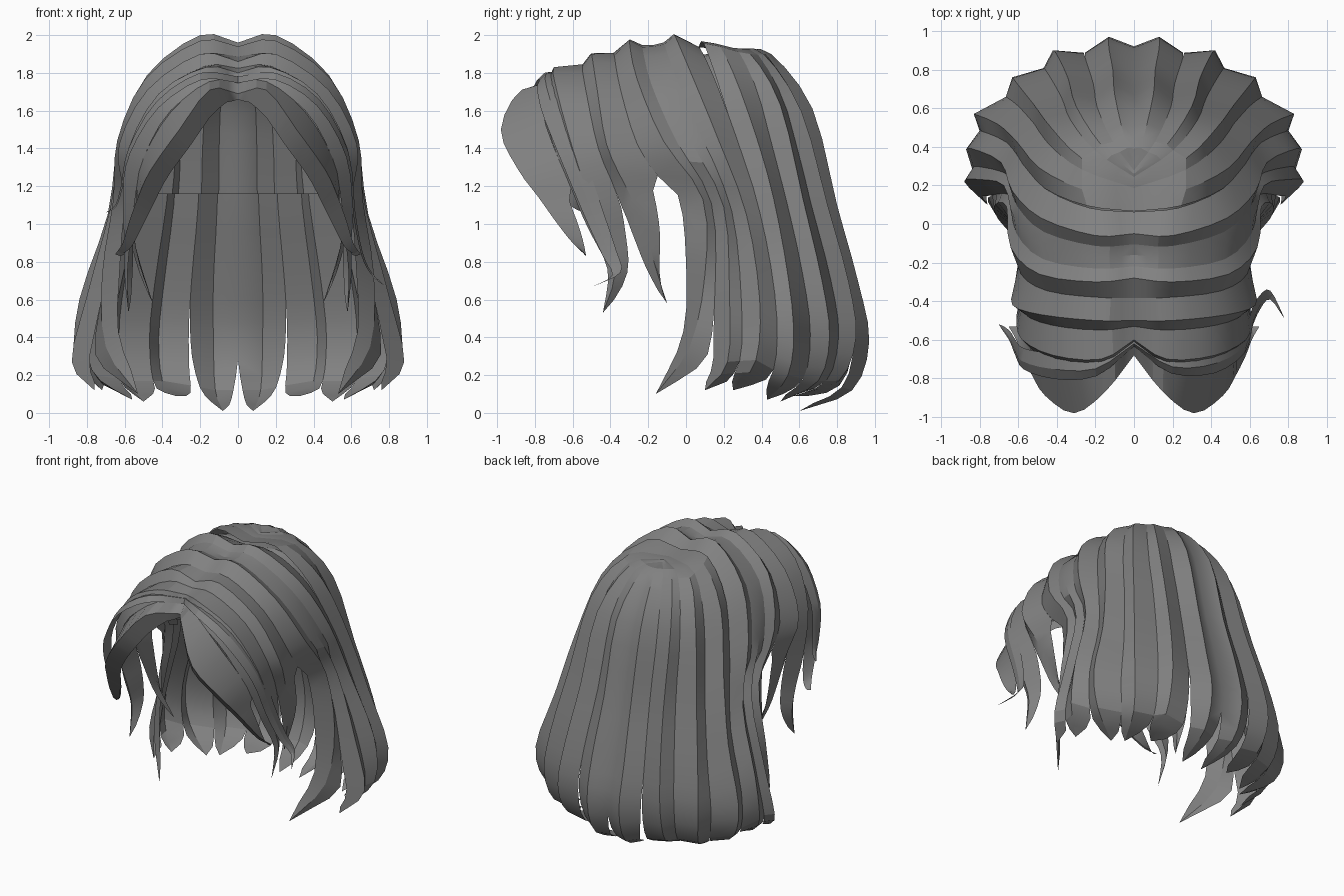
import bpy, math
from mathutils import Vector as V

if "Cube" in bpy.data.objects:
    bpy.data.objects.remove(bpy.data.objects["Cube"])

hair = bpy.data.materials.new("hair_grey")
hair.diffuse_color = (0.22, 0.22, 0.22, 1)
hair.use_nodes = True
hair.node_tree.nodes["Principled BSDF"].inputs["Base Color"].default_value = hair.diffuse_color
STEPS = 3


def spline(pts):
    """Catmull-Rom resample of a lock's ridge line."""
    p = [V(q) for q in pts]
    p = [p[0] * 2 - p[1]] + p + [p[-1] * 2 - p[-2]]
    out = []
    for i in range(1, len(p) - 2):
        a, b, c, d = p[i - 1:i + 3]
        for k in range(STEPS):
            t = k / STEPS
            out.append(0.5 * (2 * b + (c - a) * t + (2 * a - 5 * b + 4 * c - d) * t * t
                              + (3 * b - a - 3 * c + d) * t ** 3))
    return out + [p[-2]]


def inward(p, d):
    """Move a point towards the middle of the head."""
    c = V((0, -0.1 if p.z > 1.3 else 0.0, min(p.z, 1.3)))
    q = p + (c - p).normalized() * d
    q.x = max(q.x, 0) if p.x >= 0 else q.x
    return q


def make(name, rows, mirror=True):
    """Loft rows of points into a strip."""
    n = len(rows[0])
    verts = [p for r in rows for p in r]
    faces = [(i * n + j, i * n + j + 1, (i + 1) * n + j + 1, (i + 1) * n + j)
             for i in range(len(rows) - 1) for j in range(n - 1)]
    me = bpy.data.meshes.new(name)
    me.from_pydata(verts, [], faces)
    me.materials.append(hair)
    ob = bpy.data.objects.new(name, me)
    bpy.context.collection.objects.link(ob)
    if mirror:
        ob.modifiers.new("mirror", 'MIRROR').use_clip = True
    bpy.context.view_layer.objects.active = ob
    ob.select_set(True)
    bpy.ops.object.shade_smooth_by_angle(angle=math.radians(22))
    ob.select_set(False)


# Ridge line of every lock, root at the parting to tip, from back to front
guides = {}
guides["back_lock_inner"] = [(0, .3, 1.92), (.05, .45, 1.9), (.1, .67, 1.61), (.11, .8, 1.1),
                             (.13, .91, .7), (.13, .97, .38), (.12, .88, .12), (.08, .6, .01)]
guides["back_lock_middle"] = [(0, .26, 1.93), (.17, .41, 1.9), (.3, .61, 1.6), (.34, .75, 1.1),
                              (.39, .86, .7), (.42, .9, .4), (.4, .81, .17), (.33, .57, .09)]
guides["back_lock_outer"] = [(0, .22, 1.93), (.27, .34, 1.9), (.43, .5, 1.63), (.52, .62, 1.13),
                             (.6, .72, .7), (.63, .76, .4), (.59, .7, .17), (.5, .5, .06)]
guides["side_lock_back"] = [(0, .13, 1.93), (.27, .18, 1.94), (.49, .29, 1.7), (.61, .43, 1.27),
                            (.71, .52, .85), (.83, .57, .45), (.77, .54, .2), (.56, .43, .07)]
guides["side_lock_middle"] = [(0, -.05, 1.96), (.2, -.06, 2.0), (.48, .03, 1.79), (.63, .17, 1.45),
                              (.69, .32, 1.05), (.84, .39, .6), (.86, .37, .28), (.72, .25, .12)]
guides["side_lock_under"] = [(0, -.16, 1.91), (.2, -.17, 1.94), (.48, -.11, 1.73), (.62, .03, 1.43),
                             (.675, .2, 1.09), (.8, .23, .62), (.88, .22, .27), (.76, .1, .12)]
guides["side_lock_front"] = [(0, -.28, 1.94), (.2, -.3, 1.97), (.49, -.26, 1.77), (.64, -.12, 1.44),
                             (.66, .09, 1.13), (.72, .1, .73), (.7, .02, .35), (.53, -.16, .1)]
guides["temple_lock_back"] = [(0, -.5, 1.86), (.2, -.5, 1.9), (.48, -.47, 1.71), (.63, -.42, 1.42),
                              (.61, -.32, 1.2), (.57, -.22, 1.0), (.52, -.17, .8), (.45, -.1, .58)]
guides["temple_lock_front"] = [(0, -.6, 1.8), (.17, -.7, 1.83), (.42, -.68, 1.69), (.58, -.6, 1.4),
                               (.61, -.5, 1.1), (.6, -.43, .9), (.6, -.38, .72), (.58, -.44, .53)]
guides["fringe_lock"] = [(0, -.68, 1.69), (.15, -.87, 1.71), (.31, -.98, 1.5), (.46, -.89, 1.29),
                         (.53, -.78, 1.14), (.58, -.68, 1.0), (.61, -.6, .9), (.65, -.53, .84)]

names = list(guides)
lines = [spline(g) for g in guides.values()]
last = len(lines[0]) - 1
FRONT = 7                                        # first lock of the front group
FRAC = [.5, .35, .35, .35, .5, .5, .5, .4, .4]   # valley position between neighbours


def reach(a, b, frac, limit):
    """Point from a ridge part of the way to its neighbour, never further than limit."""
    d = (b - a) * frac
    return a + d.normalized() * min(d.length, limit)


cap_columns = []
for i, line in enumerate(lines):
    front = i >= FRONT
    rows = []
    for k, p in enumerate(line):
        t = k / last
        start = 0.5 if front else 0.74
        w = 1 if t < start else max(0, (1 - t) / (1 - start)) ** 0.65
        # back edge, shared with the previous lock
        if i == 0:
            e0 = reach(p, V((0, p.y, p.z)), 1, 0.14 * w)
        else:
            e0 = reach(p, lines[i - 1][k], 1 - FRAC[i - 1], (0.15 if front and t > .55 else 0.24) * w)
        # front edge, shared with the next lock
        if i == len(lines) - 1:
            e1 = p + V((-.045, .04, -.075)) * w * min(1, t * 5 + .3)
            e1.x = max(e1.x, 0)
        else:
            lim = 0.24 if i == FRONT - 1 and t < .56 else 0.14
            e1 = reach(p, lines[i + 1][k], FRAC[i], lim * w)
        # grooves fade out towards the crown
        if i < 4:
            groove = min(1, max(.1, (t - .12) * 5))
        else:
            groove = min(1, .3 + t * 5)
        if i in (4, 5, 6) and t < .5:
            d0 = .05 if i == 4 else .02
            d1 = .05 if i == 6 else .02
        else:
            d0 = d1 = .05
        rows.append([inward(e0, d0 * w * groove), p, inward(e1, d1 * w * groove)])
    make(names[i], rows)
    if not front:
        cap_columns.append([r[0] for r in rows])
        cap_columns.append([r[1] for r in rows])

# Inner cap under the back locks, cut level above the neck
cols = []
for c in cap_columns:
    top = [q for q in c if q.z > 1.17]
    nxt = c[len(top)]
    f = (top[-1].z - 1.16) / (top[-1].z - nxt.z)
    top.append(top[-1].lerp(nxt, f))
    m = 12
    col = []
    for s in range(m + 1):
        u = s / m * (len(top) - 1)
        a = min(int(u), len(top) - 2)
        col.append(inward(top[a].lerp(top[a + 1], u - a), 0.05))
    cols.append(col)
make("inner_cap", [list(r) for r in zip(*cols)])


def wisp(name, pts, width):
    """Loose lock lying over the others, tapered at both ends."""
    rows = []
    line = spline(pts)
    for k, p in enumerate(line):
        t = k / (len(line) - 1)
        w = width * (1 - t) ** 0.7 * min(1, .4 + 2 * t)
        rows.append([inward(p + V((0, w, w * .2)), .03 * (1 - t)), p,
                     inward(p + V((0, -w, -w * .4)), .03 * (1 - t))])
    make(name, rows, False)


# Long wisps from the parting that flick outwards at the temples
wisp("right_wisp", [(.0, -.62, 1.78), (.2, -.74, 1.8), (.43, -.72, 1.66), (.585, -.62, 1.38),
                    (.62, -.5, 1.07), (.66, -.41, .85), (.71, -.37, .74), (.78, -.49, .67)], .09)
wisp("left_wisp", [(.0, -.62, 1.78), (-.2, -.75, 1.8), (-.43, -.75, 1.65), (-.58, -.71, 1.4),
                   (-.62, -.65, 1.2), (-.65, -.58, 1.1), (-.7, -.52, 1.06)], .09)
